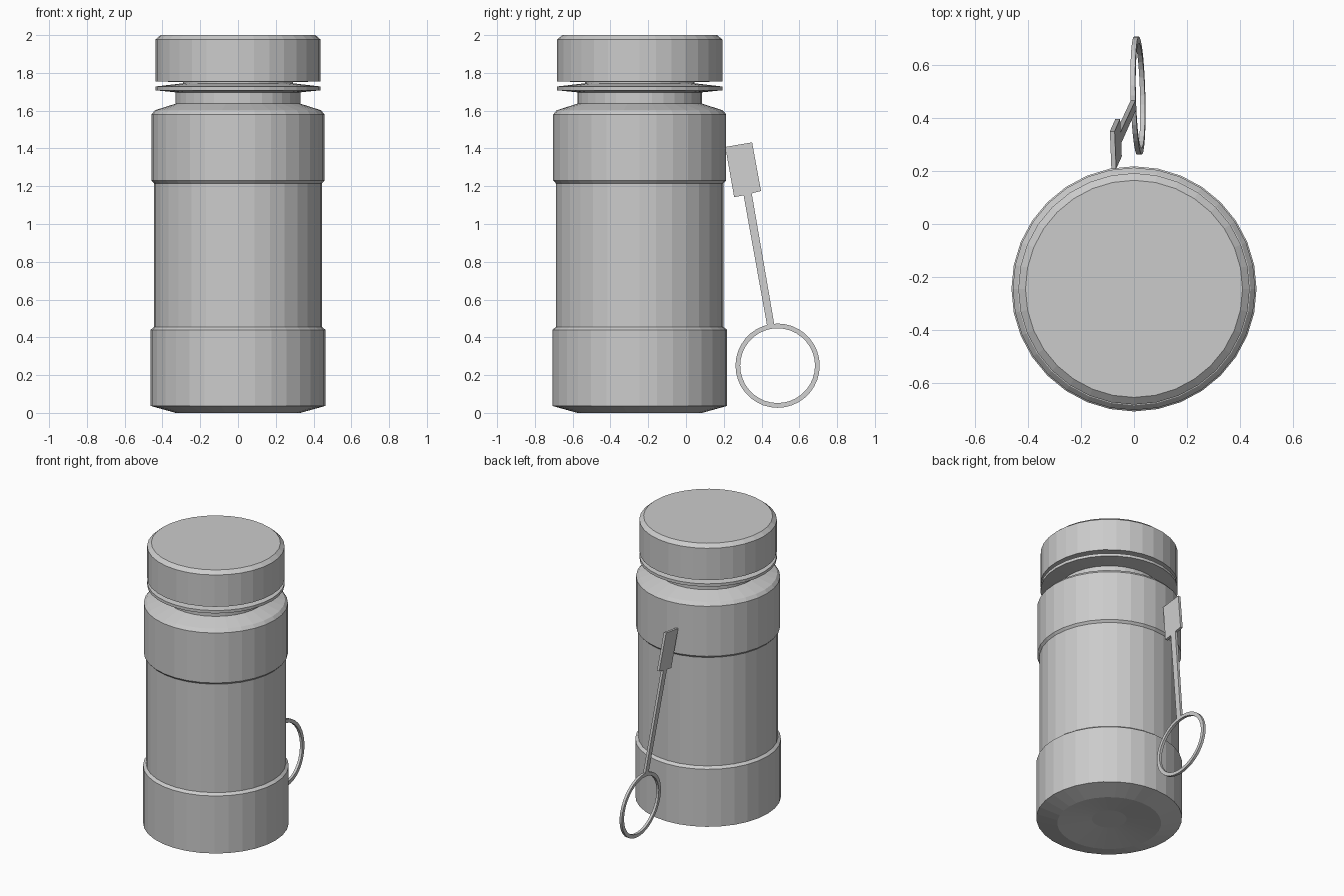
import bpy, bmesh, math

if "Cube" in bpy.data.objects:
    bpy.data.objects.remove(bpy.data.objects["Cube"])

SEG = 32
CY = -0.245


def finish(name, bm):
    bmesh.ops.recalc_face_normals(bm, faces=bm.faces)
    me = bpy.data.meshes.new(name)
    bm.to_mesh(me)
    bm.free()
    ob = bpy.data.objects.new(name, me)
    bpy.context.collection.objects.link(ob)
    return ob


def lathe(name, profile):
    """Spin (radius, z) points into a closed flat-faced solid."""
    bm = bmesh.new()
    rings = [[bm.verts.new((r * math.cos(2 * math.pi * i / SEG),
                            CY + r * math.sin(2 * math.pi * i / SEG), z))
              for i in range(SEG)] for r, z in profile]
    for a, b in zip(rings, rings[1:]):
        for i in range(SEG):
            j = (i + 1) % SEG
            bm.faces.new((a[i], a[j], b[j], b[i]))
    bm.faces.new(rings[0][::-1])
    bm.faces.new(rings[-1])
    return finish(name, bm)


def hang(y, z, side):
    """Point on the leaning plane of the pull tag; side is -1 or 1."""
    x = 0.015 - 0.085 * (z - 0.25) - 0.025 * (y - 0.485)
    return (x + side * 0.009, y, z)


def plate(name, outline):
    bm = bmesh.new()
    a, b = [[bm.verts.new(hang(y, z, s)) for y, z in outline] for s in (-1, 1)]
    bm.faces.new(a)
    bm.faces.new(b[::-1])
    for i in range(len(a)):
        j = (i + 1) % len(a)
        bm.faces.new((a[i], b[i], b[j], a[j]))
    return finish(name, bm)


# Canister body with wide base, recessed waist and shoulder
lathe("canister_body", [
    (0.11, 0.03), (0.33, 0.0), (0.463, 0.037), (0.463, 0.44), (0.444, 0.455),
    (0.444, 1.215), (0.458, 1.23), (0.458, 1.58), (0.44, 1.602),
    (0.33, 1.637), (0.33, 1.697), (0.437, 1.708), (0.437, 1.728),
    (0.29, 1.745), (0.29, 1.752)])

# Cap
lathe("cap", [(0.29, 1.752), (0.437, 1.754), (0.437, 1.977), (0.41, 2.0)])

# Pull tag: plate with a thin stem
plate("pull_tag", [
    (0.208, 1.408), (0.35, 1.432), (0.397, 1.175), (0.348, 1.162),
    (0.468, 0.465), (0.43, 0.458), (0.305, 1.152), (0.255, 1.142)])

# Pull ring
bm = bmesh.new()
N = 36
loops = []
for i in range(N):
    t = 2 * math.pi * i / N
    loops.append([bm.verts.new(hang(0.485 + r * math.cos(t), 0.25 + r * math.sin(t), s))
                  for r, s in ((0.223, -1), (0.223, 1), (0.198, 1), (0.198, -1))])
for i in range(N):
    a, b = loops[i], loops[(i + 1) % N]
    for k in range(4):
        m = (k + 1) % 4
        bm.faces.new((a[k], a[m], b[m], b[k]))
finish("pull_ring", bm)
